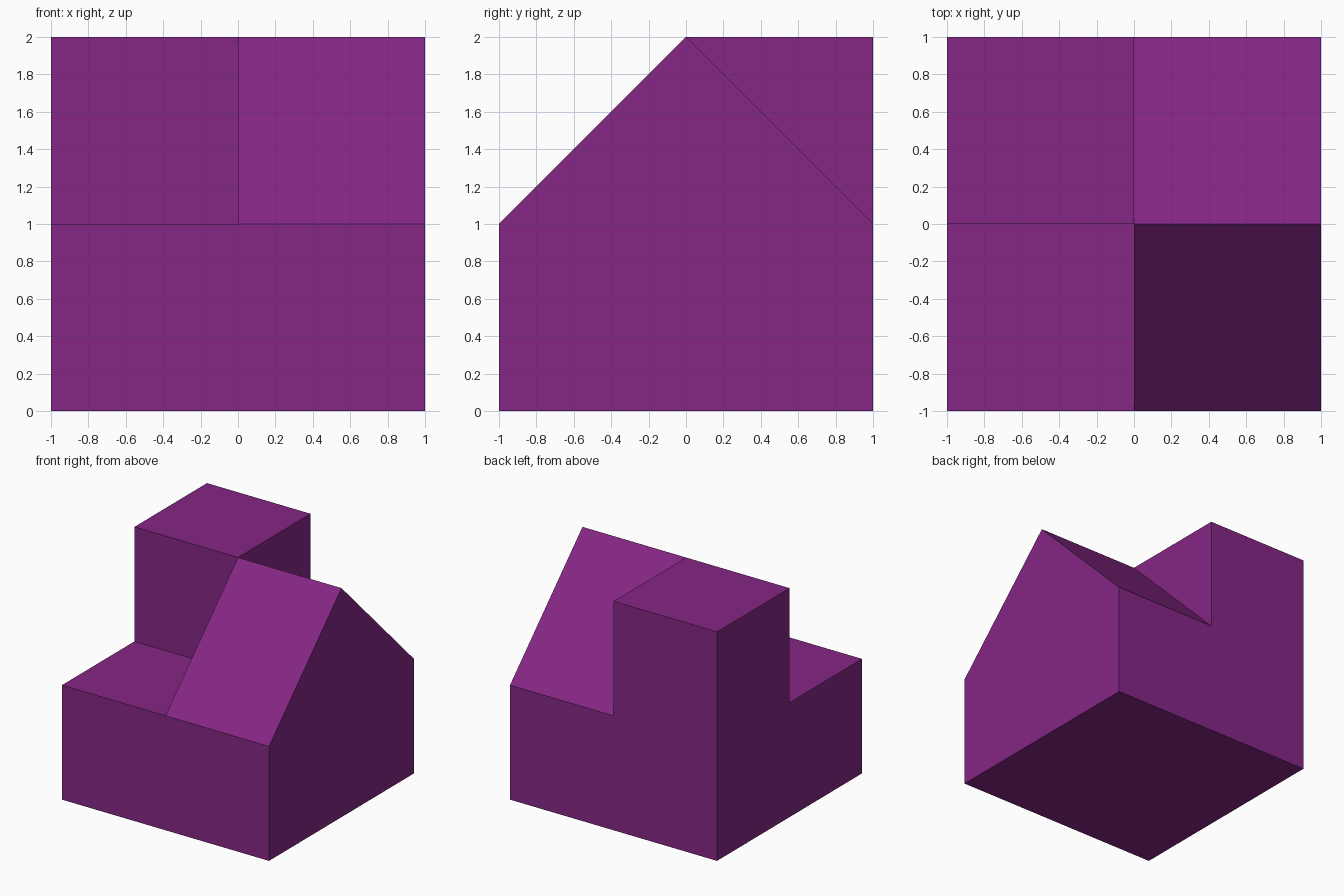
import bpy
import bmesh
import math

cube = bpy.data.objects.get("Cube")
if cube:
    bpy.data.objects.remove(cube, do_unlink=True)

# Single purple colour
purple = bpy.data.materials.new("purple")
purple.use_nodes = True
colour = (0.235, 0.02, 0.235, 1)
purple.diffuse_color = colour
purple.node_tree.nodes["Principled BSDF"].inputs["Base Color"].default_value = colour


def extrude_profile(name, profile, x0, x1):
    """Extrude a closed (y, z) side profile from x0 to x1."""
    bm = bmesh.new()
    face = bm.faces.new([bm.verts.new((x0, y, z)) for y, z in profile])
    side = bmesh.ops.extrude_face_region(bm, geom=[face])["geom"]
    moved = [g for g in side if isinstance(g, bmesh.types.BMVert)]
    bmesh.ops.translate(bm, verts=moved, vec=(x1 - x0, 0, 0))
    bmesh.ops.recalc_face_normals(bm, faces=bm.faces)
    mesh = bpy.data.meshes.new(name)
    bm.to_mesh(mesh)
    bm.free()
    mesh.materials.append(purple)
    obj = bpy.data.objects.new(name, mesh)
    bpy.context.collection.objects.link(obj)
    return obj


# Stepped half: low ledge in front, tall block behind
body = extrude_profile(
    "stepped_gabled_block",
    [(-1, 0), (1, 0), (1, 2), (0, 2), (0, 1), (-1, 1)], -1, 0)

# Gabled half: ridge running across the middle
gable = extrude_profile(
    "gabled_half",
    [(-1, 0), (1, 0), (1, 1), (0, 2), (-1, 1)], 0, 1)

# Fuse the halves into one solid
union = body.modifiers.new("union", "BOOLEAN")
union.operation = "UNION"
union.solver = "EXACT"
union.object = gable
bpy.context.view_layer.objects.active = body
bpy.ops.object.modifier_apply(modifier=union.name)
bpy.data.objects.remove(gable, do_unlink=True)

# Clear the seam from the flat faces
bm = bmesh.new()
bm.from_mesh(body.data)
bmesh.ops.remove_doubles(bm, verts=bm.verts, dist=0.0001)
bmesh.ops.dissolve_limit(bm, angle_limit=math.radians(1),
                         verts=bm.verts, edges=bm.edges)
bm.to_mesh(body.data)
bm.free()
